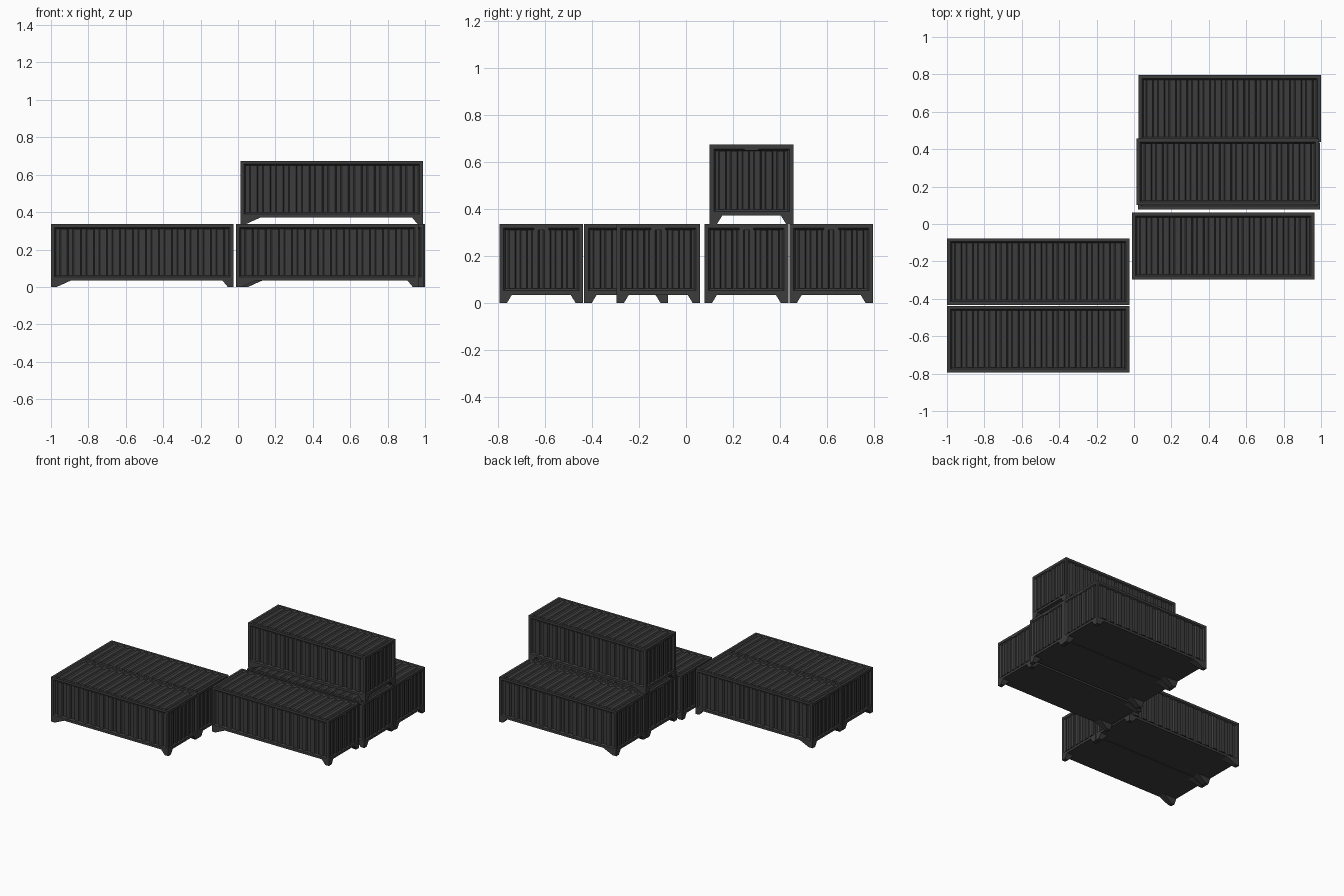
import bpy
import bmesh
from mathutils import Vector

cube = bpy.data.objects.get("Cube")
if cube:
    bpy.data.objects.remove(cube)

# Container dimensions
L, W, H, BASE = 0.975, 0.357, 0.337, 0.035
RECESS = 0.012
X, Y, Z = Vector((1, 0, 0)), Vector((0, 1, 0)), Vector((0, 0, 1))

steel = bpy.data.materials.new("dark grey steel")
steel.use_nodes = True
colour = (0.046, 0.046, 0.046, 1)
steel.diffuse_color = colour
bsdf = steel.node_tree.nodes["Principled BSDF"]
bsdf.inputs["Base Color"].default_value = colour
bsdf.inputs["Roughness"].default_value = 0.8


def finish(bm, name):
    bmesh.ops.recalc_face_normals(bm, faces=bm.faces)
    mesh = bpy.data.meshes.new(name)
    bm.to_mesh(mesh)
    bm.free()
    mesh.materials.append(steel)
    return mesh


def loft(bm, lower, upper):
    """Solid between two four-point rings."""
    a = [bm.verts.new(p) for p in lower]
    b = [bm.verts.new(p) for p in upper]
    bm.faces.new(a)
    bm.faces.new(b)
    for i in range(4):
        j = (i + 1) % 4
        bm.faces.new((a[i], a[j], b[j], b[i]))


def rect(c, u, v):
    return [c - u - v, c + u - v, c + u + v, c - u + v]


def ribs(bm, centre, along, across, normal, span, length, count):
    """Row of raised trapezoid ribs on a recessed panel."""
    pitch = span / count
    for i in range(count):
        c = centre + along * (pitch * (i + 0.5) - span / 2)
        half = across * (length / 2)
        loft(bm, rect(c - normal * 0.002, along * pitch * 0.36, half),
             rect(c + normal * 0.009, along * pitch * 0.24, half))


# Shell with framed, sunken panels on the walls and roof
bm = bmesh.new()
bmesh.ops.create_cube(bm, size=1)
for v in bm.verts:
    v.co = Vector((v.co.x * L, v.co.y * W, (BASE + H) / 2 + v.co.z * (H - BASE)))
bm.normal_update()
panels = [f for f in bm.faces if f.normal.z > -0.5]
bmesh.ops.inset_individual(bm, faces=panels, thickness=0.018, use_even_offset=True)
bmesh.ops.inset_individual(bm, faces=panels, thickness=0.008,
                           depth=-RECESS, use_even_offset=True)
shell = finish(bm, "shell")

# Corrugation on the walls, ends and roof
bm = bmesh.new()
mid = Z * (BASE + H) / 2
wall = H - BASE - 0.052
for s in (-1, 1):
    ribs(bm, mid + Y * s * (W / 2 - RECESS), X, Z, Y * s, L - 0.07, wall, 13)
    ribs(bm, mid + X * s * (L / 2 - RECESS), Y, Z, X * s, W - 0.06, wall, 6)
ribs(bm, Z * (H - RECESS), X, Y, Z, L - 0.06, W - 0.052, 15)
corrugation = finish(bm, "corrugation")

# Tapered corner feet, longer at the right end
bm = bmesh.new()
for sx, reach in ((-1, 0.11), (1, 0.06)):
    for sy in (-1, 1):
        corner = Vector((sx * L / 2, sy * W / 2, 0))

        def ring(dx, dy, z):
            u, v = X * sx * dx / 2, Y * sy * dy / 2
            return rect(corner - u - v + Z * z, u, v)
        loft(bm, ring(0.03, 0.032, 0), ring(reach, 0.054, BASE + 0.001))
feet = finish(bm, "feet")

# Small latch plate at the top of each end
bm = bmesh.new()
for s in (-1, 1):
    c = Vector((s * (L / 2 - RECESS), 0, H - 0.02))
    loft(bm, rect(c, Y * 0.036, Z * 0.006),
         rect(c + X * s * RECESS, Y * 0.03, Z * 0.005))
latches = finish(bm, "latch_plates")

# Lay out the six containers by their centres
spots = ((-0.512, -0.616, 0), (-0.512, -0.255, 0), (0.477, -0.118, 0),
         (0.508, 0.257, 0), (0.511, 0.618, 0), (0.502, 0.279, H))
for n, spot in enumerate(spots, 1):
    for mesh in (shell, corrugation, feet, latches):
        ob = bpy.data.objects.new(f"container_{n}_{mesh.name}", mesh)
        ob.location = spot
        bpy.context.collection.objects.link(ob)
